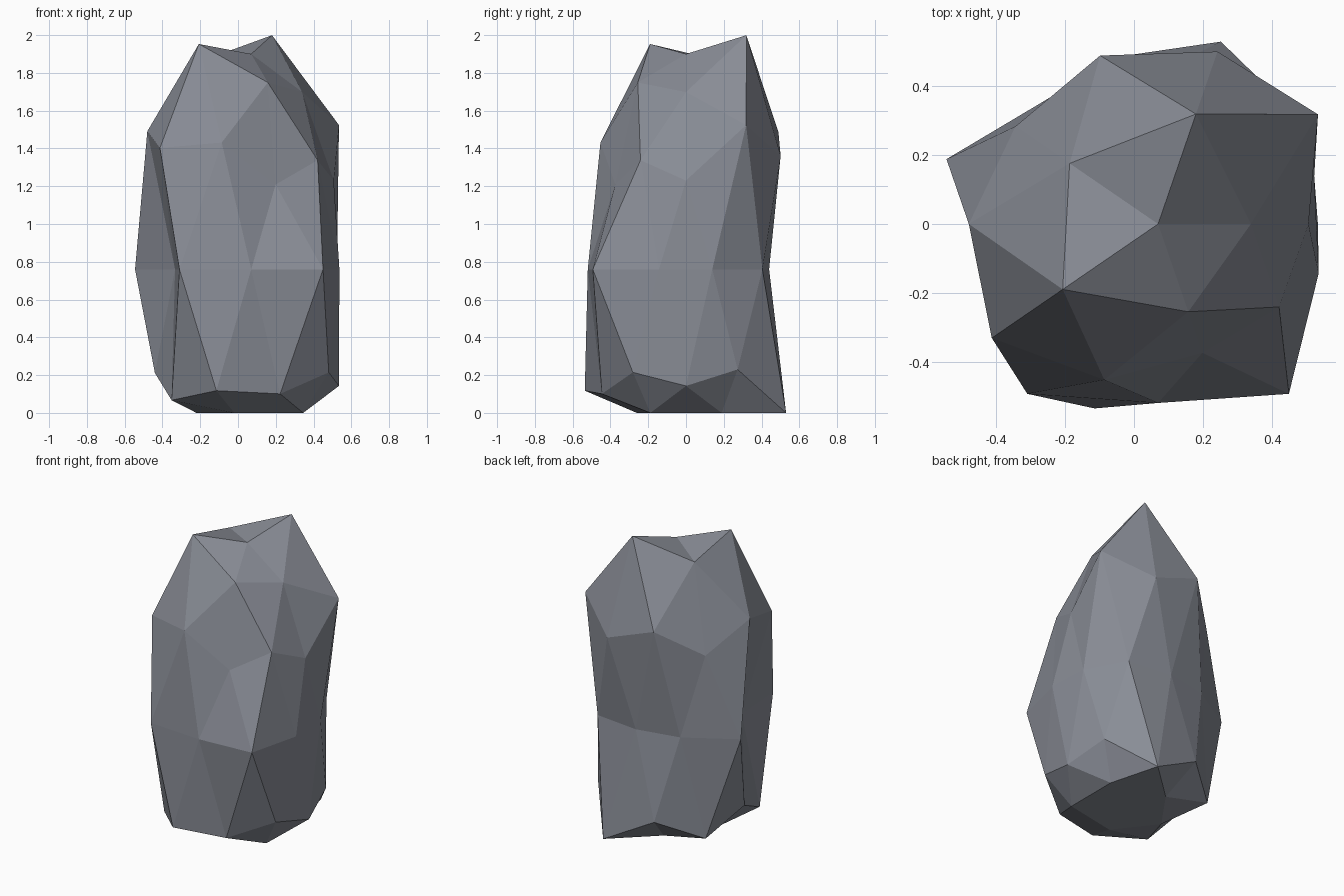
import bpy, bmesh, math

if "Cube" in bpy.data.objects:
    bpy.data.objects.remove(bpy.data.objects["Cube"])

# Distance of each boulder corner from the core, by ring:
# ring height on the unit ball -> (first angle in degrees, distances anticlockwise)
RINGS = {
    1.0: (0, [0.50]),
    0.9: (0, [0.484, 0.639, 0.57, 0.615, 0.51]),
    0.5: (36, [0.637, 0.605, 0.61, 0.56, 0.482]),
    0.4: (0, [0.461, 0.589, 0.54, 0.63, 0.44]),
    0.0: (18, [0.45, 0.50, 0.44, 0.47, 0.61, 0.40, 0.61, 0.52, 0.61, 0.463]),
    -0.4: (36, [0.52, 0.563, 0.538, 0.63, 0.535]),
    -0.5: (0, [0.515, 0.655, 0.575, 0.578, 0.55]),
    -0.9: (36, [0.61, 0.55, 0.52, 0.52, 0.61]),
    -1.0: (0, [0.50]),
}
CORE = (0.07, 0.0, 0.76)
STRETCH = (1.06, 1.0, 2.28)

# Grey stone
stone = bpy.data.materials.new("grey_stone")
stone.diffuse_color = (0.25, 0.265, 0.305, 1)
stone.use_nodes = True
stone.node_tree.nodes["Principled BSDF"].inputs["Base Color"].default_value = stone.diffuse_color

# Boulder: a faceted ball pushed in and out, stretched upright, flattened at the ground
bm = bmesh.new()
bmesh.ops.create_icosphere(bm, subdivisions=2, radius=1.0)
for v in bm.verts:
    d = v.co.normalized()
    start, dist = RINGS[round(d.z, 1)]
    angle = math.degrees(math.atan2(d.y, d.x)) - start
    f = dist[round(angle * len(dist) / 360) % len(dist)]
    v.co = [c + s * f * a for c, s, a in zip(CORE, STRETCH, d)]
    v.co.z = max(v.co.z, 0.0)

mesh = bpy.data.meshes.new("boulder")
bm.to_mesh(mesh)
bm.free()
mesh.materials.append(stone)
boulder = bpy.data.objects.new("boulder", mesh)
bpy.context.collection.objects.link(boulder)
